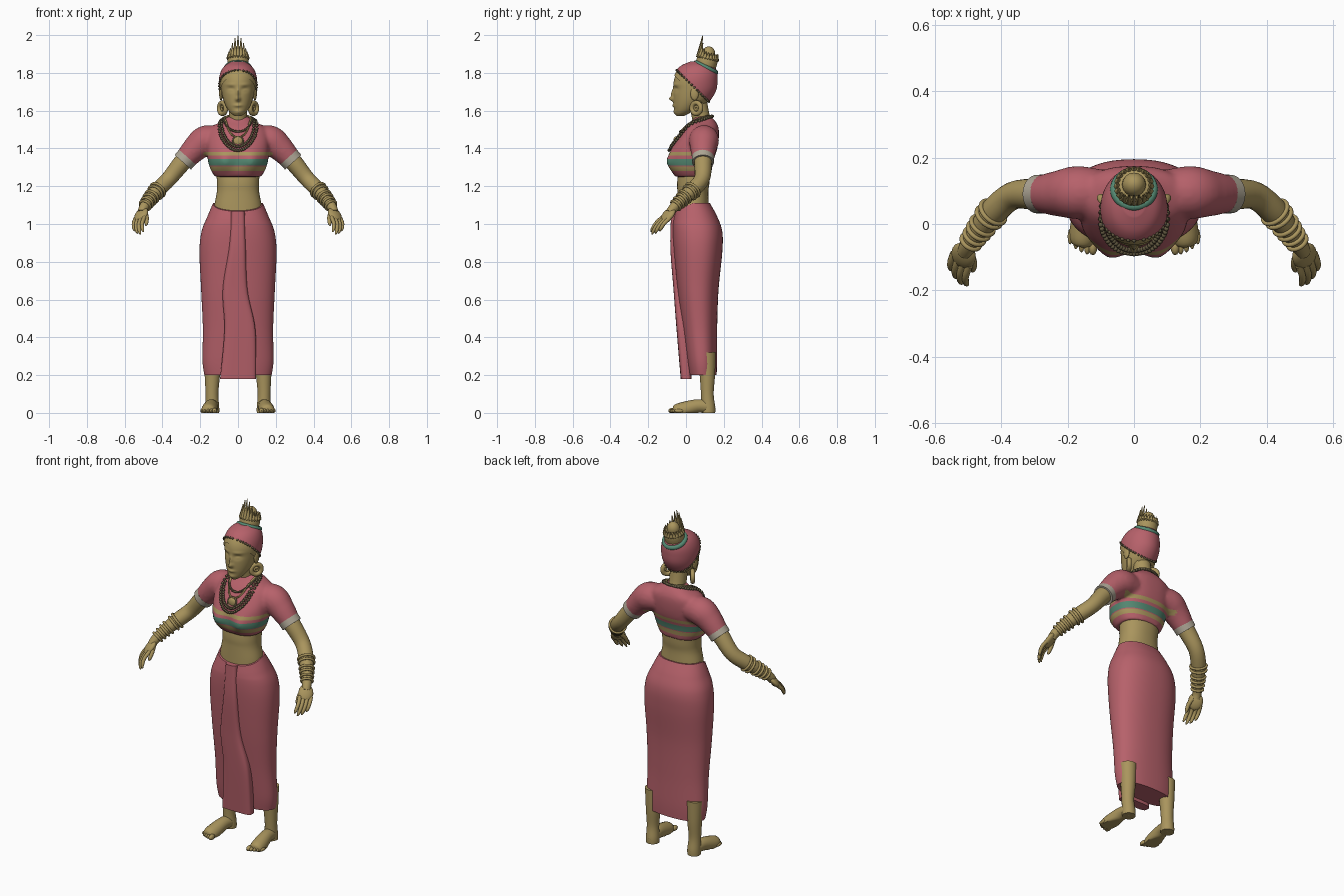
import bpy, bmesh, math
from mathutils import Vector, Matrix
from mathutils.bvhtree import BVHTree

if "Cube" in bpy.data.objects:
    bpy.data.objects.remove(bpy.data.objects["Cube"])
parts = []


def material(name, rgb):
    m = bpy.data.materials.new(name)
    m.use_nodes = True
    m.diffuse_color = (*rgb, 1)
    m.node_tree.nodes["Principled BSDF"].inputs["Base Color"].default_value = (*rgb, 1)
    return m


GOLD = material("gold_skin", (.40, .30, .11))
PINK = material("rose_cloth", (.47, .12, .145))
GREEN = material("green_trim", (.09, .25, .17))
PALE = material("pale_cuff", (.42, .38, .30))
DARK = material("dark_beads", (.13, .105, .055))


def make(name, bm, *mats):
    bmesh.ops.recalc_face_normals(bm, faces=bm.faces)
    mesh = bpy.data.meshes.new(name)
    bm.to_mesh(mesh)
    bm.free()
    for m in mats:
        mesh.materials.append(m)
    obj = bpy.data.objects.new(name, mesh)
    bpy.context.collection.objects.link(obj)
    parts.append(obj)
    return obj


def spline(rows, count):
    """Resample rows of numbers with a Catmull-Rom curve."""
    out, last = [], len(rows) - 1
    for k in range(count + 1):
        u = k / count * last
        i = min(int(u), last - 1)
        t = u - i
        a, b, c, d = (rows[min(max(j, 0), last)] for j in range(i - 1, i + 3))
        out.append([q + t / 2 * (r - p + t * (2 * p - 5 * q + 4 * r - s + t * (3 * (q - r) + s - p)))
                    for p, q, r, s in zip(a, b, c, d)])
    return out


def skin(bm, rings):
    vs = [[bm.verts.new(p) for p in ring] for ring in rings]
    n = len(vs[0])
    for a, b in zip(vs, vs[1:]):
        for i in range(n):
            j = (i + 1) % n
            bm.faces.new((a[i], a[j], b[j], b[i]))
    bm.faces.new(vs[0])
    bm.faces.new(vs[-1])


def loft(bm, rows, power=2, n=64, count=60, warp=None):
    """Stack rounded sections given as (z, centre x, half width, front y, back y)."""
    def bend(v):
        return math.copysign(abs(v) ** (2 / power), v)
    rings = []
    for z, cx, w, f, b in spline(rows, count):
        ring = []
        for i in range(n):
            a = math.tau * i / n
            p = Vector((cx + w * bend(math.cos(a)), (f + b) / 2 + (b - f) / 2 * bend(math.sin(a)), z))
            ring.append(warp(p) if warp else p)
        rings.append(ring)
    skin(bm, rings)
    return bm


def tube(bm, rows, n=20, count=24):
    """Sweep a circle along points given as (x, y, z, radius)."""
    path = spline(rows, count)
    pts = [Vector(p[:3]) for p in path]
    rings, side = [], None
    for i, p in enumerate(pts):
        t = (pts[min(i + 1, count)] - pts[max(i - 1, 0)]).normalized()
        side = t.orthogonal() if side is None else side - t * side.dot(t)
        side.normalize()
        up = t.cross(side)
        rings.append([p + path[i][3] * (side * math.cos(a) + up * math.sin(a))
                      for a in (math.tau * k / n for k in range(n))])
    skin(bm, rings)
    return bm


def ball(bm, centre, size, rot=Matrix(), seg=16):
    mat = Matrix.Translation(centre) @ rot @ Matrix.Diagonal((*size, 1))
    bmesh.ops.create_uvsphere(bm, u_segments=seg, v_segments=seg // 2 + 2, radius=1, matrix=mat)


def beads(name, points, r, mat):
    bm = bmesh.new()
    for p in points:
        bmesh.ops.create_icosphere(bm, subdivisions=1, radius=r, matrix=Matrix.Translation(p))
    make(name, bm, mat)


def ring(name, centre, axis, major, minor, mat):
    bpy.ops.mesh.primitive_torus_add(major_radius=major, minor_radius=minor, major_segments=32,
                                     minor_segments=10, location=centre,
                                     rotation=Vector(axis).to_track_quat('Z', 'Y').to_euler())
    obj = bpy.context.object
    obj.name = name
    obj.data.materials.append(mat)
    parts.append(obj)


# Midriff and neck
make("midriff", loft(bmesh.new(), [(1.03, 0, .13, -.05, .12), (1.1, 0, .125, -.048, .12),
     (1.17, 0, .112, -.046, .118), (1.23, 0, .112, -.046, .125), (1.35, 0, .12, -.03, .13)], 2.2), GOLD)
make("neck", tube(bmesh.new(), [(0, .095, 1.5, .06), (0, .08, 1.56, .048), (0, .06, 1.66, .05)]), GOLD)


# Wrapped skirt with a dipped waist and a loose front panel
def dip(p):
    if p.z > 1:
        p.z -= .4 * (p.z - 1) * max(0, (.035 - p.y) / .095)
    return p


make("skirt", loft(bmesh.new(), [(.2, 0, .178, .015, .162), (.28, 0, .188, .002, .165), (.45, 0, .186, -.02, .165),
     (.65, 0, .195, -.045, .172), (.85, 0, .204, -.064, .192), (.96, 0, .193, -.07, .192),
     (1.04, 0, .162, -.066, .165), (1.11, 0, .132, -.056, .127)], 2.3, warp=dip), PINK)
make("skirt_panel", loft(bmesh.new(), [(.18, 0, .095, -.028, .03), (.44, .01, .082, -.05, .02),
     (.65, -.015, .066, -.066, .01), (.88, -.003, .045, -.083, .01), (1.07, 0, .036, -.078, .01)], 4), PINK)

# Blouse: torso and sleeves fused, then striped by height
SLEEVE = [(.1, .095, 1.445, .07), (.17, .095, 1.442, .08), (.225, .092, 1.4, .07), (.287, .09, 1.333, .055)]


def bust(p):
    if p.y < .03:
        p.y -= .026 * math.exp(-((abs(p.x) - .075) / .045) ** 2 - ((p.z - 1.33) / .05) ** 2)
    return p


bm = loft(bmesh.new(), [(1.25, 0, .122, -.058, .132), (1.29, 0, .146, -.078, .137), (1.34, 0, .16, -.085, .147),
          (1.4, 0, .165, -.076, .166), (1.46, 0, .165, -.04, .174), (1.51, 0, .145, -.004, .172),
          (1.545, 0, .085, .03, .155), (1.57, 0, .052, .045, .13)], 2.4, warp=bust)
for s in (1, -1):
    tube(bm, [(s * x, y, z, r) for x, y, z, r in SLEEVE])
blouse = make("blouse", bm, PINK, GOLD, GREEN)
fuse = blouse.modifiers.new("fuse", 'REMESH')
fuse.mode, fuse.voxel_size = 'VOXEL', .009
soften = blouse.modifiers.new("soften", 'SMOOTH')
soften.factor, soften.iterations = .5, 6
fused = bpy.data.meshes.new_from_object(blouse.evaluated_get(bpy.context.evaluated_depsgraph_get()))
blouse.modifiers.clear()
bm = bmesh.new()
bm.from_mesh(fused)
STRIPES = [(1.28, 1.305, 1), (1.31, 1.345, 2), (1.362, 1.382, 1)]
for low, high, _ in STRIPES:
    for z in (low, high):
        bmesh.ops.bisect_plane(bm, geom=bm.verts[:] + bm.edges[:] + bm.faces[:],
                               plane_co=(0, 0, z), plane_no=(0, 0, 1))
for f in bm.faces:
    c = f.calc_center_median()
    f.material_index = next((m for a, b, m in STRIPES if a < c.z < b and abs(c.x) < .18), 0)
surface = BVHTree.FromBMesh(bm)
bm.to_mesh(blouse.data)
bm.free()


# Bead strands lying on the blouse
def strand(width, bottom, front, count, lift):
    pts = []
    for i in range(count):
        a = math.tau * i / count
        k = (1 - math.cos(a)) / 2
        p = Vector((width * math.sin(a), .14 + (front - .14) * k, 1.57 + (bottom - 1.57) * k))
        hit, normal, _, _ = surface.find_nearest(p)
        pts.append(hit + normal * lift if (p - hit).dot(normal) < lift else p)
    return pts


for name, width, bottom, front, r in (("outer", .088, 1.39, -.09, .009), ("middle", .075, 1.41, -.08, .009),
                                      ("inner", .066, 1.49, -.03, .007)):
    beads(name + "_necklace", strand(width, bottom, front, int(.45 / r) + 6, r * .8), r, DARK)
chain = strand(.055, 1.46, -.05, 40, .005)
make("pendant_chain", tube(bmesh.new(), [(*p, .005) for p in chain + chain[:1]], 8, 80), GOLD)
spot = surface.ray_cast(Vector((0, -1, 1.437)), Vector((0, 1, 0)))[0]
bm = bmesh.new()
ball(bm, spot, (.026, .012, .026))
make("pendant", bm, GOLD)
ring("pendant_rim", spot, (0, -1, .4), .027, .005, DARK)

# Head with softly modelled face
FACE = [(0, 1.662, .012, .012, .02), (0, 1.69, .009, .024, .011), (0, 1.627, .021, .008, .008),
        (0, 1.592, .022, .012, .007), (.036, 1.713, .019, .013, -.011), (.036, 1.709, .013, .007, .006),
        (.04, 1.738, .026, .008, .004)]
SKULL = [(1.572, 0, .018, -.05, -.01), (1.59, 0, .042, -.058, .03), (1.62, 0, .062, -.064, .075),
         (1.66, 0, .078, -.067, .12), (1.71, 0, .088, -.067, .15), (1.76, 0, .091, -.064, .157),
         (1.8, 0, .083, -.048, .155), (1.83, 0, .064, -.02, .14), (1.85, 0, .03, .025, .1)]


def sculpt(p):
    if p.y < .03:
        p.y -= sum(h * math.exp(-((abs(p.x) - x) / sx) ** 2 - ((p.z - z) / sz) ** 2) for x, z, sx, sz, h in FACE)
    return p


make("head", loft(bmesh.new(), SKULL, n=96, count=80, warp=sculpt), GOLD)

# Hair wrap and headband: swollen slices of the skull
TILT, MID = Vector((0, .7, .714)), Vector((0, .04, 1.727))


def slice_skull(swell, low, high):
    bm = loft(bmesh.new(), SKULL, n=96, count=60)
    bmesh.ops.recalc_face_normals(bm, faces=bm.faces)
    bm.normal_update()
    for v in bm.verts:
        v.co += v.normal * swell
    cuts = []
    for d, keep_above in ((low, True), (high, False)):
        res = bmesh.ops.bisect_plane(bm, geom=bm.verts[:] + bm.edges[:] + bm.faces[:], plane_co=MID + TILT * d,
                                     plane_no=TILT, clear_inner=keep_above, clear_outer=not keep_above)
        cuts.append([g.co.copy() for g in res["geom_cut"] if isinstance(g, bmesh.types.BMVert)])
    return bm, cuts[0]


bm, hairline = slice_skull(.01, 0, 1)
make("hair_wrap", bm, PINK)
make("headband", slice_skull(.006, -.03, .002)[0], GOLD)
studs = []
for p in sorted(hairline, key=lambda p: math.atan2(p.x, p.y - MID.y)):
    if all((p - q).length > .013 for q in studs):
        studs.append(p)
beads("hairline_studs", studs, .007, DARK)

# Crown: green roll, wall, fan of points, domed bun
ring("crown_roll", (0, .105, 1.828), (0, .44, .9), .058, .014, GREEN)
seat = Matrix.Translation((0, .105, 1.835)) @ Matrix.Rotation(math.radians(-12), 4, 'X')
bm = loft(bmesh.new(), [(-.03, 0, .05, -.05, .05), (.02, 0, .056, -.056, .056), (.05, 0, .052, -.052, .052),
                        (.06, 0, .042, -.042, .042)], n=32, count=12)
ball(bm, (0, 0, .065), (.036, .036, .042))
for i in range(20):
    a = math.tau * i / 20
    h = .03 + .08 * max(0, math.cos(a)) ** 3
    bmesh.ops.create_cone(bm, cap_ends=True, segments=8, radius1=.011, radius2=.002, depth=h,
                          matrix=Matrix.Translation((.05 * math.sin(a), -.05 * math.cos(a), .045 + h / 2)))
bm.transform(seat)
make("crown", bm, GOLD)
beads("crown_beads", [seat @ Vector((.056 * math.cos(a), .056 * math.sin(a), .042))
                      for a in (math.tau * k / 24 for k in range(24))], .006, GOLD)

# Paired parts
for side, s in (("left", 1), ("right", -1)):
    def flip(rows):
        return [(s * r[0], *r[1:]) for r in rows]

    # Arm, cuff and bangles
    arm = flip([(.25, .09, 1.375, .05), (.3, .09, 1.32, .047), (.365, .085, 1.24, .042), (.42, .04, 1.185, .041),
                (.46, -.01, 1.14, .034), (.497, -.062, 1.09, .026), (.508, -.085, 1.06, .024)])
    make(side + "_arm", tube(bmesh.new(), arm), GOLD)
    make(side + "_cuff", tube(bmesh.new(), flip([(.268, .09, 1.354, .059), (.292, .09, 1.327, .058)]), 28, 2), PALE)
    path = spline(arm, 60)
    for k, i in enumerate((31, 34, 39, 42, 45, 48)):
        axis = Vector(path[i + 1][:3]) - Vector(path[i - 1][:3])
        ring(f"{side}_bangle_{k}", path[i][:3], axis, path[i][3] + .003, .007, GOLD)

    # Hand
    across = Vector((s * .75, .6, -.1)).normalized()
    wrist, knuckle = Vector((s * .5, -.07, 1.08)), Vector((s * .522, -.112, 1.025))
    along = (knuckle - wrist).normalized()
    facing = along.cross(across).normalized()
    rot = Matrix((facing.cross(along), along, facing)).transposed().to_4x4()
    bm = bmesh.new()
    ball(bm, (wrist + knuckle) / 2 + along * .006, (.041, .05, .019), rot)
    for k in range(4):
        base = knuckle + across * (.02 * k - .03) - along * .01
        reach = (.95, 1.08, 1, .82)[k]
        steps = ((0, 0, 0, .011), (s * .012, -.034, -.032, .0105), (s * .01, -.056, -.066, .009),
                 (s * .004, -.062, -.082, .003))
        tube(bm, [(*(base + reach * Vector(st[:3])), st[3]) for st in steps], 10, 10)
    tube(bm, flip([(.495, -.085, 1.065, .014), (.484, -.115, 1.035, .012), (.485, -.135, 1.005, .01),
                   (.488, -.142, .992, .004)]), 10, 10)
    make(side + "_hand", bm, GOLD)

    # Leg and foot
    bm = tube(bmesh.new(), flip([(.135, .11, .32, .048), (.136, .113, .2, .041), (.138, .113, .1, .034),
                                 (.136, .118, .03, .037), (.136, .118, 0, .037)]))
    tube(bm, flip([(.134, .15, .02, .012), (.136, .125, .03, .033), (.143, .06, .036, .036),
                   (.152, -.02, .014, .042), (.156, -.058, .008, .034), (.157, -.068, .006, .01)]))
    for k in range(5):
        size = .016 if k == 0 else .012 - .0007 * k
        ball(bm, (s * (.124 + .017 * k), -.07 + .004 * k * k / 2, .011), (size * .85, .024, size), seg=12)
    for v in bm.verts:
        v.co.z = max(v.co.z, 0)
    make(side + "_foot", bm, GOLD)

    # Ear and disc earring
    bm = bmesh.new()
    ball(bm, (s * .09, .045, 1.69), (.01, .022, .036))
    make(side + "_ear", bm, GOLD)
    hang, out = Vector((s * .082, .055, 1.613)), Vector((s * .8, -.6, 0))
    ring(side + "_earring", hang, out, .029, .013, GOLD)
    ring(side + "_earring_hub", hang, out, .01, .006, GOLD)

# Smooth shading with sharp edges kept
bpy.ops.object.select_all(action='DESELECT')
for obj in parts:
    obj.select_set(True)
bpy.context.view_layer.objects.active = parts[0]
bpy.ops.object.shade_smooth_by_angle(angle=math.radians(45))
